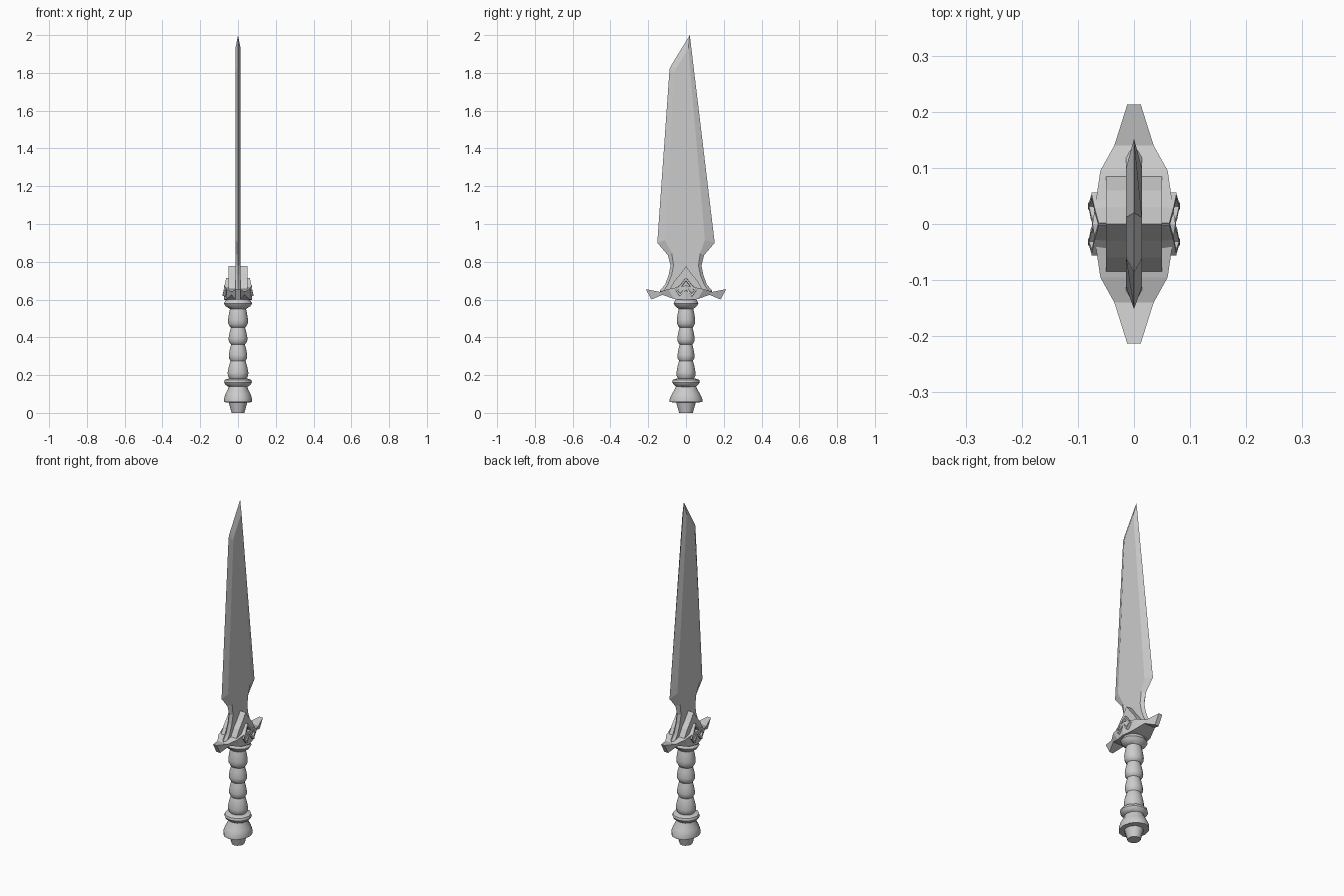
import bpy, bmesh, math
from mathutils import Vector

if "Cube" in bpy.data.objects:
    bpy.data.objects.remove(bpy.data.objects["Cube"])


def finish(name, bm, smooth=None):
    bmesh.ops.remove_doubles(bm, verts=bm.verts, dist=0.0001)
    bmesh.ops.recalc_face_normals(bm, faces=bm.faces)
    me = bpy.data.meshes.new(name)
    bm.to_mesh(me)
    bm.free()
    ob = bpy.data.objects.new(name, me)
    bpy.context.collection.objects.link(ob)
    if smooth:
        bpy.context.view_layer.objects.active = ob
        ob.select_set(True)
        bpy.ops.object.shade_smooth_by_angle(angle=math.radians(smooth))
        ob.select_set(False)
    return ob


def loft(name, rings, smooth=None):
    """Bridge equal-length rings and cap both ends."""
    bm = bmesh.new()
    rows = [[bm.verts.new(p) for p in r] for r in rings]
    n = len(rows[0])
    for a, b in zip(rows, rows[1:]):
        for i in range(n):
            j = (i + 1) % n
            bm.faces.new((a[i], a[j], b[j], b[i]))
    bm.faces.new(rows[0][::-1])
    bm.faces.new(rows[-1])
    return finish(name, bm, smooth)


def turned(name, profile, sides=12, smooth=35):
    """Oval turning: profile rows are (z, x radius, y radius)."""
    ang = [2 * math.pi * i / sides for i in range(sides)]
    return loft(name, [[(rx * math.cos(t), ry * math.sin(t), z) for t in ang]
                       for z, rx, ry in profile], smooth)


# Pommel with stepped foot and ring
turned("pommel", [(0, .034, .036), (.055, .049, .052), (.057, .074, .087),
                  (.075, .074, .086), (.10, .067, .074), (.125, .053, .060),
                  (.145, .048, .052)])
turned("pommel_ring", [(.138, .050, .050), (.15, .068, .066), (.162, .074, .073),
                       (.175, .070, .070), (.183, .048, .046)])

# Grip: four stacked swellings
grip = []
for z0, z1, r in ((.18, .275, .055), (.275, .365, .049),
                  (.365, .455, .050), (.455, .565, .053)):
    for t, k in ((0, .80), (.15, .97), (.35, 1), (.7, .88), (.97, .74)):
        grip.append((z0 + (z1 - z0) * t, r * k, r * k * .92))
turned("grip", grip)
turned("grip_collar", [(.55, .042, .038), (.565, .066, .057), (.58, .075, .066),
                       (.592, .068, .060), (.612, .050, .050)])

# Blade: sharp outline at x=0, inset flats on both faces
edge = [(.02, 2.0), (-.078, 1.84), (-.087, 1.82), (-.152, .90), (-.096, .835),
        (-.082, .78), (-.092, .73), (-.11, .68), (-.14, .645), (-.06, .61),
        (.06, .61), (.14, .645), (.11, .68), (.092, .73), (.082, .78),
        (.096, .835), (.152, .90)]
flat = [(.012, 1.93), (-.055, 1.82), (-.062, 1.80), (-.112, .915), (-.075, .845),
        (-.066, .78), (-.076, .73), (-.096, .68), (-.12, .645), (-.06, .62),
        (.06, .62), (.12, .645), (.096, .68), (.076, .73), (.066, .78),
        (.075, .845), (.10, .915)]
loft("blade", [[(-.014, y, z) for y, z in flat],
               [(0, y, z) for y, z in edge],
               [(.014, y, z) for y, z in flat]])

# Crossguard: tapering wings lofted along y
half = [(.213, .655, .183, .600, .012), (.14, .641, .125, .625, .035),
        (.095, .655, .06, .602, .060)]
stations = ([(-a, b, -c, d, h) for a, b, c, d, h in half]
            + [(0, .675, 0, .597, .074)] + half[::-1])
loft("crossguard", [[(-h, yt, zt), (h, yt, zt), (h, yb, zb), (-h, yb, zb)]
                    for yt, zt, yb, zb, h in stations])

# Pointed arch that clasps the blade root
arch = [(0, .777), (.03, .735), (.06, .70), (.088, .652), (.06, .61)]
arch += [(-y, z) for y, z in arch[:0:-1]]
loft("guard_arch", [[(x, y, z) for y, z in arch] for x in (-.05, .05)])

# Interlaced ornament on both guard faces, leaning outward toward the bottom
path = [(0, .708), (.025, .675), (.05, .650), (.032, .624), (.012, .645), (.0, .665)]
bars = bmesh.new()


def bar(p, q, side, w=.0065):
    d = (Vector(q) - Vector(p)).normalized()
    n = Vector((-d.y, d.x)) * w
    d *= w * .6
    ends = []
    for c in (Vector(p) - d, Vector(q) + d):
        xo = .063 + (.71 - c.y) * .21
        ends.append([bars.verts.new((side * x, c.x + s * n.x, c.y + s * n.y))
                     for x, s in ((xo - .025, -1), (xo, -.7), (xo, .7), (xo - .025, 1))])
    a, b = ends
    for i in range(4):
        j = (i + 1) % 4
        bars.faces.new((a[i], a[j], b[j], b[i]))
    bars.faces.new(a[::-1])
    bars.faces.new(b)


for side in (-1, 1):
    for m in (-1, 1):
        for p, q in zip(path, path[1:]):
            bar((m * p[0], p[1]), (m * q[0], q[1]), side)
finish("guard_ornament", bars)
